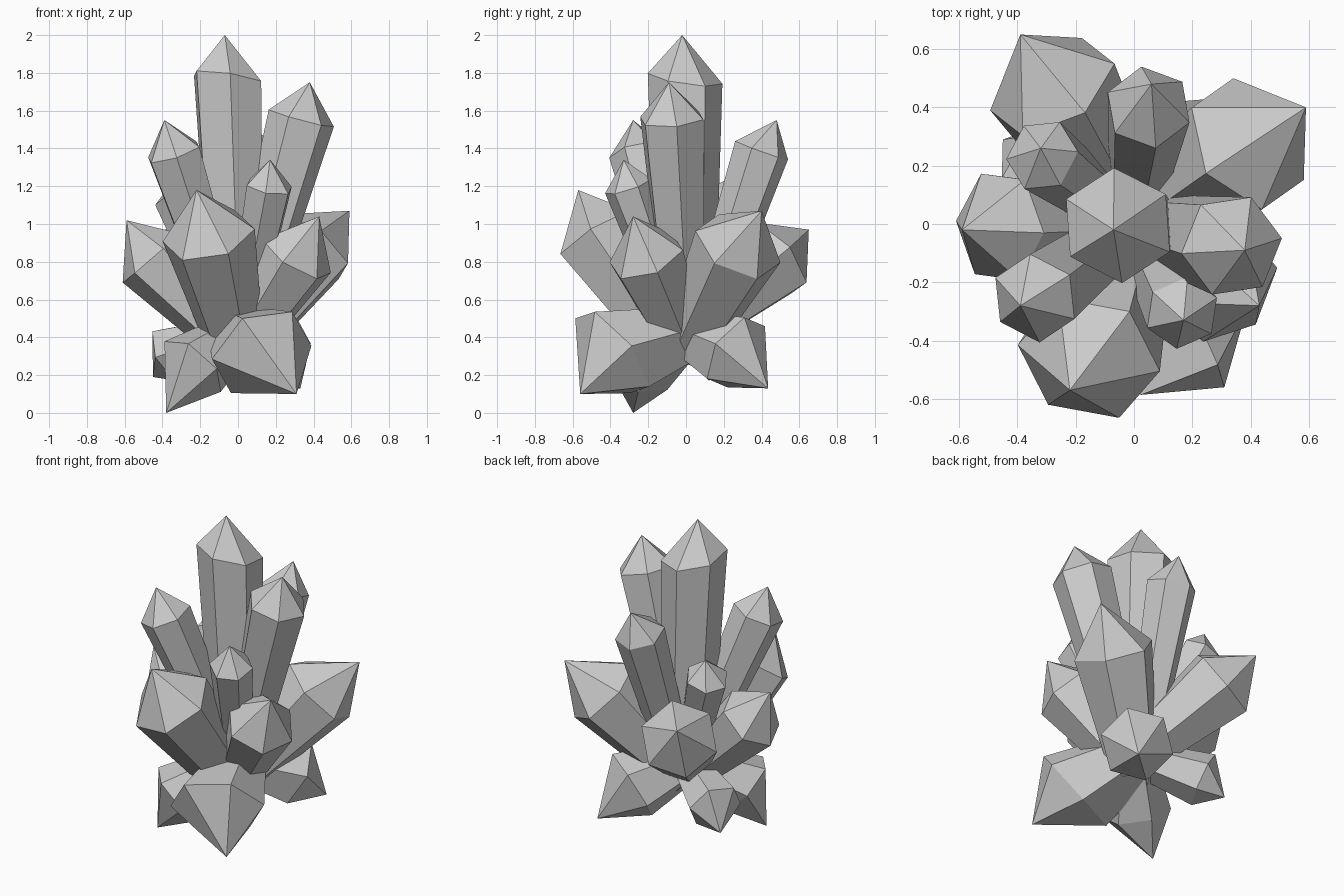
import bpy, bmesh, math
from mathutils import Vector

if "Cube" in bpy.data.objects:
    bpy.data.objects.remove(bpy.data.objects["Cube"])

SIDES = 6
UPPER_ROOT = (0, 0, .34)   # where the upward crystals grow from
LOWER_ROOT = (0, 0, .43)   # where the drooping crystals grow from


def crystal(name, tip, center, radius, ref, root=UPPER_ROOT, taper=0.6, axis=None):
    """Hexagonal prism widening from the root to a shoulder ring, then a point.
    ref is one shoulder corner and sets the twist of the prism."""
    tip, center, ref, root = map(Vector, (tip, center, ref, root))
    n = Vector(axis).normalized() if axis else (tip - root).normalized()
    u = ref - center
    u = (u - n * u.dot(n)).normalized()
    v = n.cross(u)
    bm = bmesh.new()

    def ring(c, r):
        out = []
        for i in range(SIDES):
            a = 2 * math.pi * i / SIDES
            out.append(bm.verts.new(c + (u * math.cos(a) + v * math.sin(a)) * r))
        return out

    base, shoulder = ring(root, radius * taper), ring(center, radius)
    top = bm.verts.new(tip)
    bm.faces.new(base[::-1])
    for i in range(SIDES):
        j = (i + 1) % SIDES
        bm.faces.new((base[i], base[j], shoulder[j], shoulder[i]))
        bm.faces.new((shoulder[i], shoulder[j], top))
    mesh = bpy.data.meshes.new(name)
    bm.to_mesh(mesh)
    bm.free()
    bpy.context.collection.objects.link(bpy.data.objects.new(name, mesh))


# Tall upright crystals
crystal("center_crystal", (-.07, -.02, 2.0), (-.055, -.005, 1.77), .20, (-.07, .21, 1.74),
        taper=.75, axis=(.15, .15, 1))
crystal("tall_right_crystal", (.38, -.09, 1.75), (.335, -.075, 1.56), .18, (.51, -.05, 1.53))
crystal("tall_left_crystal", (-.39, -.28, 1.55), (-.34, -.255, 1.38), .155, (-.32, -.42, 1.34))
crystal("tall_back_crystal", (.06, .48, 1.55), (.05, .40, 1.39), .15, (.20, .34, 1.39), (0, .05, .34))
crystal("small_back_left_crystal", (-.32, .26, 1.26), (-.315, .235, 1.14), .13, (-.39, .35, 1.11))
crystal("small_front_crystal", (.17, -.33, 1.34), (.165, -.305, 1.20), .13, (.28, -.39, 1.17))

# Middle crystals leaning outwards
crystal("left_crystal", (-.59, -.02, 1.02), (-.46, -.01, .82), .20, (-.57, -.18, .76))
crystal("front_crystal", (-.22, -.57, 1.18), (-.155, -.46, .94), .25, (-.40, -.43, .93), (-.01, -.06, .34))
crystal("right_front_crystal", (.43, -.28, 1.04), (.31, -.21, .83), .21, (.48, -.16, .76))
crystal("right_back_crystal", (.59, .40, 1.07), (.39, .275, .88), .245, (.27, .19, 1.05))
crystal("back_crystal", (-.39, .65, .97), (-.28, .47, .82), .235, (-.04, .48, .82), (0, 0, .43))

# Low crystals pointing down and outwards
crystal("low_front_crystal", (.31, -.56, .10), (.125, -.39, .32), .285, (.41, -.33, .32), LOWER_ROOT,
        axis=(.31, -.62, -.50))
crystal("low_left_crystal", (-.38, -.28, .0), (-.24, -.255, .245), .20, (-.27, -.40, .34), LOWER_ROOT)
crystal("low_back_left_crystal", (-.45, .29, .19), (-.355, .21, .31), .165, (-.48, .22, .35), LOWER_ROOT)
crystal("low_back_right_crystal", (.33, .435, .13), (.20, .265, .32), .22, (.20, .48, .38), LOWER_ROOT)
